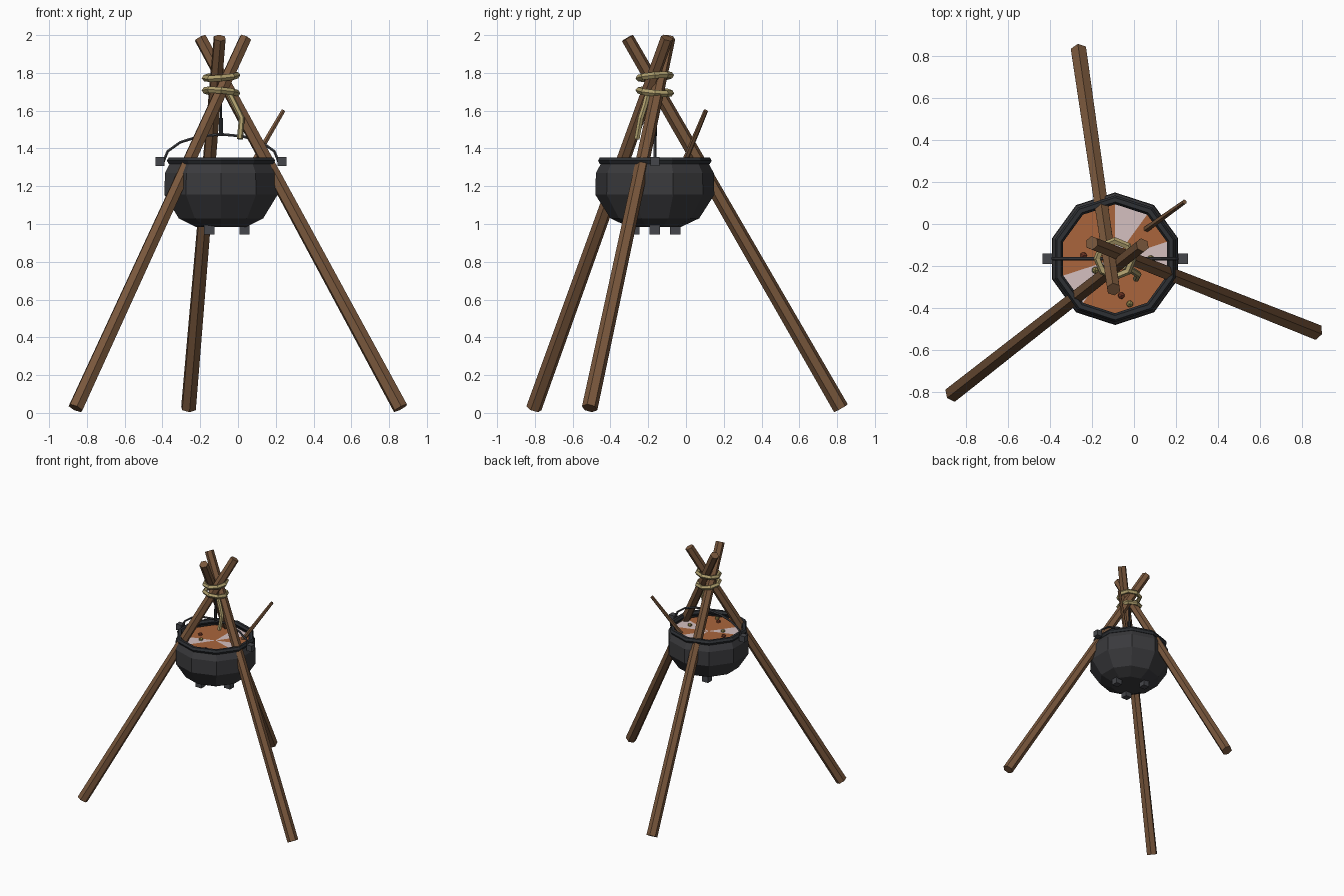
import bpy, bmesh
from math import sin, cos, pi, radians
from mathutils import Vector, Matrix

cube = bpy.data.objects.get("Cube")
if cube:
    bpy.data.objects.remove(cube)


def material(name, r, g, b, rough=0.9):
    m = bpy.data.materials.new(name)
    m.use_nodes = True
    m.diffuse_color = (r, g, b, 1)
    node = next(n for n in m.node_tree.nodes if n.type == 'BSDF_PRINCIPLED')
    node.inputs["Base Color"].default_value = (r, g, b, 1)
    node.inputs["Roughness"].default_value = rough
    return m


WOOD = material("brown wood", .19, .095, .045)
IRON = material("cast iron", .042, .042, .046)
RIM = material("dark iron", .026, .029, .034)
METAL = material("grey iron", .06, .062, .07)
ROPE = material("tan rope", .42, .34, .15)
SOUP = material("orange broth", .40, .13, .045)
CREAM = material("pale cream", .66, .53, .53)
MEAT = material("red chunk", .22, .05, .025)
VEG = material("olive chunk", .33, .27, .09)

CENTRE = Vector((-.09, -.165, 0))
SIDES = 10


def finish(bm, name, *mats):
    bmesh.ops.recalc_face_normals(bm, faces=bm.faces)
    mesh = bpy.data.meshes.new(name)
    bm.to_mesh(mesh)
    bm.free()
    for m in mats:
        mesh.materials.append(m)
    ob = bpy.data.objects.new(name, mesh)
    bpy.context.collection.objects.link(ob)
    return ob


def rod(name, a, b, r1, r2, mat, sides=6):
    """Tapered rod from point a to point b."""
    a, b = Vector(a), Vector(b)
    bm = bmesh.new()
    turn = (b - a).to_track_quat('Z', 'Y').to_matrix().to_4x4()
    bmesh.ops.create_cone(bm, cap_ends=True, segments=sides, radius1=r1, radius2=r2,
                          depth=(b - a).length,
                          matrix=Matrix.Translation((a + b) / 2) @ turn)
    return finish(bm, name, mat)


def lathe(name, profile, mat, sides=SIDES, phase=pi / 2, closed=False):
    """Spin (radius, height) points round the z axis of the pot."""
    bm = bmesh.new()
    rings = [[bm.verts.new((r * cos(phase + 2 * pi * i / sides),
                            r * sin(phase + 2 * pi * i / sides), z))
              for i in range(sides)] for r, z in profile]
    pairs = list(zip(rings, rings[1:]))
    if closed:
        pairs.append((rings[-1], rings[0]))
    else:
        bm.faces.new(rings[0])
    for low, high in pairs:
        for i in range(sides):
            j = (i + 1) % sides
            bm.faces.new((low[i], low[j], high[j], high[i]))
    ob = finish(bm, name, mat)
    ob.location = CENTRE
    return ob


def circle(major, minor, z, n):
    return [(major + minor * cos(2 * pi * i / n), z + minor * sin(2 * pi * i / n))
            for i in range(n)]


def block(name, centre, size, mat):
    bm = bmesh.new()
    bmesh.ops.create_cube(bm, size=size, matrix=Matrix.Translation(centre))
    return finish(bm, name, mat)


def tube(name, points, radius, mat):
    curve = bpy.data.curves.new(name, 'CURVE')
    curve.dimensions = '3D'
    curve.bevel_depth = radius
    curve.bevel_resolution = 1
    curve.use_fill_caps = True
    spline = curve.splines.new('POLY')
    spline.points.add(len(points) - 1)
    for p, co in zip(spline.points, points):
        p.co = (*co, 1)
    spline.use_smooth = False
    curve.materials.append(mat)
    ob = bpy.data.objects.new(name, curve)
    bpy.context.collection.objects.link(ob)
    return ob


# Tripod poles
rod("front_right_pole", (-.86, -.805, .025), (.04, -.10, 1.985), .042, .034, WOOD)
rod("front_left_pole", (.86, -.51, .025), (-.20, -.09, 1.985), .042, .034, WOOD)
rod("back_pole", (-.262, .82, .025), (-.097, -.31, 1.985), .042, .034, WOOD)

# Rope lashing and its loose end
for name, z, tilt in (("upper_rope", 1.78, 5), ("lower_rope", 1.70, -5)):
    ring = lathe(name, circle(.085, .018, 0, 5), ROPE, sides=8, closed=True)
    ring.location.z = z
    ring.rotation_euler = (radians(tilt), radians(-tilt), 0)
tube("rope_tail", [(-.05, -.20, 1.70), (-.01, -.22, 1.62), (.02, -.24, 1.56),
                   (.01, -.26, 1.45)], .016, ROPE)

# Cauldron body and rim
lathe("cauldron", [(.14, .985), (.235, 1.03), (.315, 1.155), (.312, 1.27), (.285, 1.32)], IRON)
lathe("cauldron_rim", circle(.28, .021, 1.335, 6), RIM, closed=True)

# Three feet under the cauldron
for i in range(3):
    a = 2 * pi * i / 3
    block(f"cauldron_foot_{i + 1}", CENTRE + Vector((.125 * cos(a), .125 * sin(a), .972)), .054, METAL)

# Broth: a fan of wedges, three of them cream
bm = bmesh.new()
hub = bm.verts.new((0, 0, 1.3))
edge = [bm.verts.new((.28 * cos(radians(18 + 36 * i)), .28 * sin(radians(18 + 36 * i)), 1.3))
        for i in range(SIDES)]
for i in range(SIDES):
    face = bm.faces.new((hub, edge[i], edge[(i + 1) % SIDES]))
    face.material_index = int(i in (1, 5, 9))
finish(bm, "broth", SOUP, CREAM).location = CENTRE

# Chunks floating in the broth
for i, (x, y, mat) in enumerate([(-.06, -.34, MEAT), (-.185, -.22, VEG), (.08, -.165, VEG),
                                 (-.02, -.38, VEG), (-.24, -.15, MEAT)]):
    bm = bmesh.new()
    bmesh.ops.create_icosphere(bm, subdivisions=1, radius=.018,
                               matrix=Matrix.Translation((x, y, 1.303)))
    finish(bm, f"chunk_{i + 1}", mat)

# Bail handle with lugs, and the hanger above it
tube("handle", [CENTRE + Vector((.305 * cos(pi * i / 8), 0, 1.33 + .145 * sin(pi * i / 8)))
                for i in range(9)], .008, METAL)
for name, side in (("left_lug", 1), ("right_lug", -1)):
    block(name, CENTRE + Vector((side * .322, 0, 1.33)), .048, METAL)
rod("hanger_hook", CENTRE + Vector((0, 0, 1.465)), CENTRE + Vector((0, 0, 1.56)), .012, .012, RIM)
rod("hanger_wire", CENTRE + Vector((0, 0, 1.55)), CENTRE + Vector((0, 0, 1.72)), .007, .007, RIM)

# Stirring spoon
rod("spoon_handle", (.03, -.045, 1.24), (.24, .105, 1.6), .017, .012, WOOD)
